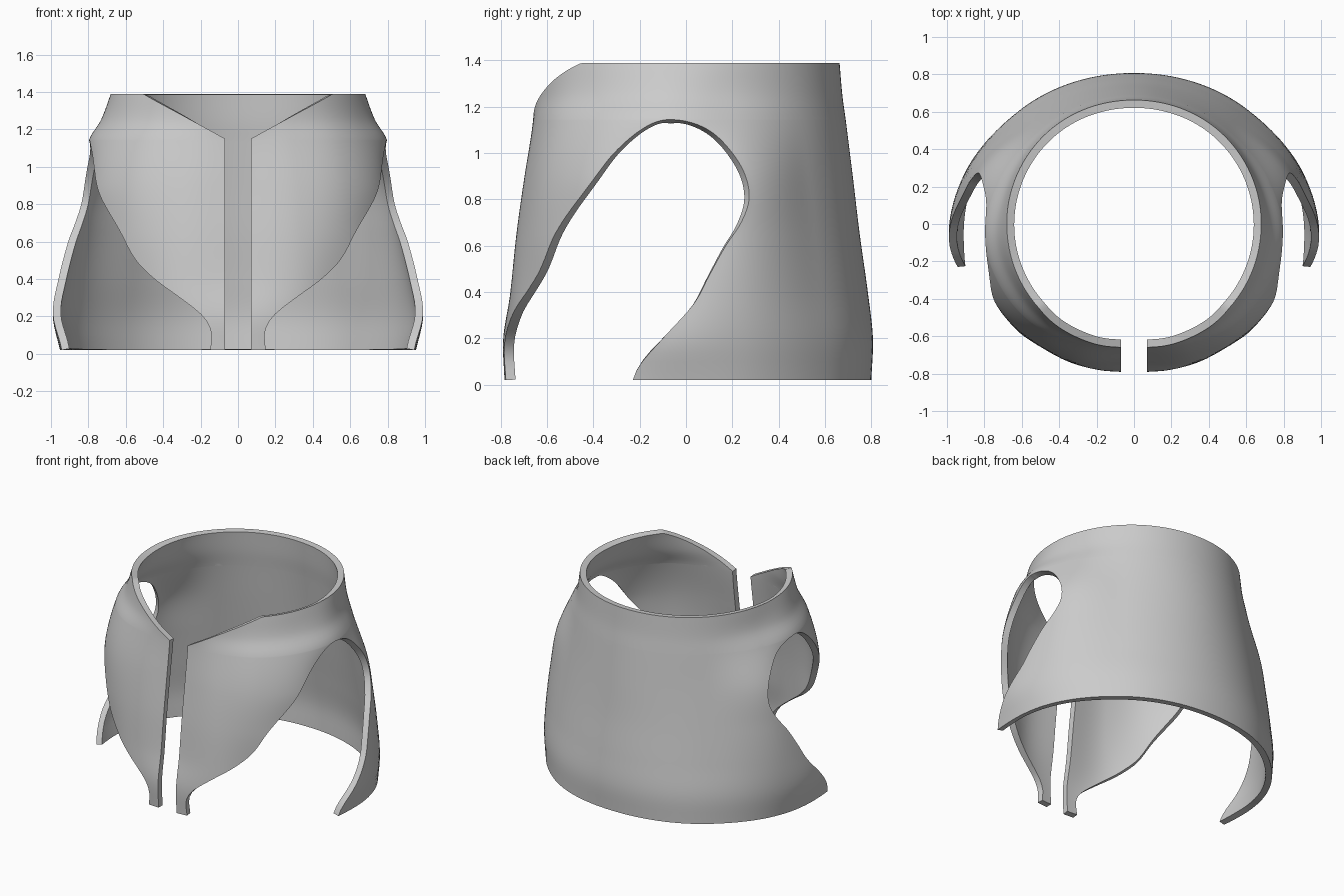
import bpy, bmesh, math

if "Cube" in bpy.data.objects:
    bpy.data.objects.remove(bpy.data.objects["Cube"])

def hermite(xs, ys, x, flat_ends=False):
    """Smooth curve through the points (xs, ys), xs ascending."""
    n = len(xs)
    x = min(max(x, xs[0]), xs[-1])
    i = max(k for k in range(n - 1) if xs[k] <= x)

    def slope(k):
        if flat_ends and k in (0, n - 1):
            return 0
        a, b = max(k - 1, 0), min(k + 1, n - 1)
        return (ys[b] - ys[a]) / (xs[b] - xs[a])
    h = xs[i + 1] - xs[i]
    t = (x - xs[i]) / h
    return ((2*t**3 - 3*t*t + 1) * ys[i] + (t**3 - 2*t*t + t) * h * slope(i)
            + (3*t*t - 2*t**3) * ys[i + 1] + (t**3 - t*t) * h * slope(i + 1))

# Body radius by height, at angles measured from the back (0) to the front (180)
HEIGHTS = [0.02, 0.2, 0.4, 0.65, 0.9, 1.14, 1.25, 1.39]
ANGLES = [0, 45, 75, 95, 115, 135, 155, 180]
RADII = [
    [.800, .807, .785, .75, .72, .69, .675, .663],
    [.860, .860, .830, .79, .75, .71, .69, .675],
    [.930, .950, .940, .91, .865, .765, .71, .68],
    [.955, .993, .965, .90, .82, .80, .735, .68],
    [.970, .970, .920, .87, .85, .79, .725, .68],
    [.840, .840, .840, .84, .82, .76, .71, .678],
    [.810, .820, .810, .79, .755, .705, .68, .67],
    [.785, .790, .755, .725, .69, .66, .66, .66]]

def radius(a, z):
    return hermite(ANGLES, [hermite(HEIGHTS, row, z) for row in RADII], a, True)

# Armhole edges as angle by height; parameter s keeps the arch round at its top
TOP, LOW, ARCH, SLIT = 1.39, 0.02, 1.145, 0.07
BACK_EDGE = [(ARCH, 95), (1.1, 83), (1.0, 76), (.9, 72.6), (.8, 72), (.7, 74.7), (.6, 79.3),
             (.47, 84), (.35, 88), (.2, 95.8), (.08, 102), (LOW, 103.7)]
FRONT_EDGE = [(ARCH, 95), (1.1, 104), (1.0, 112), (.85, 120), (.65, 132), (.5, 139), (.4, 147),
              (.3, 157.5), (.2, 166.5), (.12, 169.6), (LOW, 169.2)]

def edge_angle(edge, s):
    ss = [math.sqrt((ARCH - z) / (ARCH - LOW)) for z, a in edge]
    return hermite(ss, [a for z, a in edge], s)

def slit_angle(z):
    a = 175
    for _ in range(3):
        a = 180 - math.degrees(math.asin(SLIT / radius(a, z)))
    return a

def point(a, z):
    r, t = radius(a, z), math.radians(a)
    return (r * math.sin(t), r * math.cos(t), z)

def neckline(a):
    """Top height: level around the back, falling to a V at the front."""
    if a < 110:
        return TOP
    x = .67 * math.sin(math.radians(a))
    return min(TOP, 1.15 + (x - SLIT) / .43 * (TOP - 1.15))

bm = bmesh.new()

def add_grid(rows):
    vs = [[bm.verts.new(p) for p in row] for row in rows]
    for r0, r1 in zip(vs, vs[1:]):
        for i in range(len(r0) - 1):
            bm.faces.new((r0[i], r0[i + 1], r1[i + 1], r1[i]))

def span(a, b, n):
    return [a + (b - a) * i / n for i in range(n + 1)]

ROWS, COLS, BAND = 56, 40, 12
back_rows, front_rows = [], []
for s in span(0, 1, ROWS):
    z = ARCH - (ARCH - LOW) * s * s
    back_rows.append([point(a, z) for a in span(0, edge_angle(BACK_EDGE, s), COLS)])
    front_rows.append([point(a, z) for a in span(edge_angle(FRONT_EDGE, s), slit_angle(z), COLS)])
# back panel, front panel, and the band above the armhole
add_grid(back_rows)
add_grid(front_rows)
for a0, a1 in ((0, 95), (95, slit_angle(ARCH))):
    add_grid([[point(a, ARCH + (neckline(a) - ARCH) * t) for a in span(a0, a1, COLS)]
              for t in span(0, 1, BAND)])
bmesh.ops.remove_doubles(bm, verts=bm.verts, dist=0.0004)
bmesh.ops.recalc_face_normals(bm, faces=bm.faces)
# normals must face outwards so the thickness grows inwards
if sum(f.normal.x * f.calc_center_median().x + f.normal.y * f.calc_center_median().y for f in bm.faces) < 0:
    bmesh.ops.reverse_faces(bm, faces=bm.faces)

mesh = bpy.data.meshes.new("torso_shell")
bm.to_mesh(mesh)
bm.free()
shell = bpy.data.objects.new("torso_shell", mesh)
bpy.context.collection.objects.link(shell)
bpy.context.view_layer.objects.active = shell
shell.select_set(True)

# mirrored half, then wall thickness
mirror = shell.modifiers.new("mirror", 'MIRROR')
mirror.merge_threshold = 0.001
wall = shell.modifiers.new("wall", 'SOLIDIFY')
wall.thickness = 0.042
wall.offset = -1
for name in ("mirror", "wall"):
    bpy.ops.object.modifier_apply(modifier=name)
bpy.ops.object.shade_smooth_by_angle(angle=math.radians(40))
